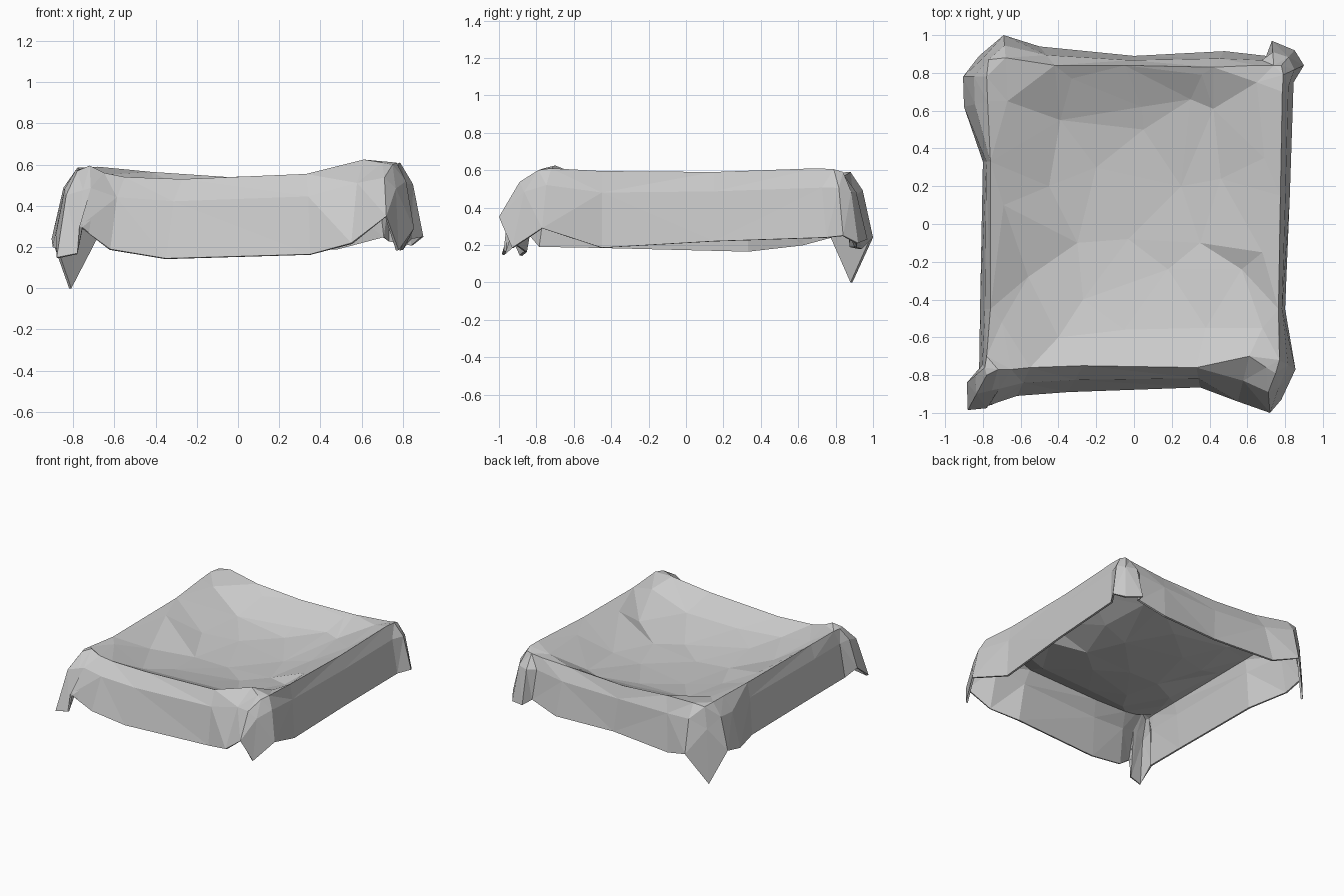
import bpy, bmesh
from mathutils import Vector
from mathutils.geometry import delaunay_2d_cdt

# Hem of the draped cloth, counter-clockwise from the front left corner
HEM = [(-.88, -.985, .15), (-.78, -.975, .17), (-.77, -.96, .30), (-.62, -.91, .19),
       (-.35, -.89, .145), (.35, -.865, .165), (.55, -.94, .22), (.72, -1.0, .35),
       (.78, -.93, .185), (.855, -.77, .29), (.80, -.45, .185), (.825, .15, .22),
       (.845, .75, .24), (.90, .84, .25), (.85, .92, .21), (.73, .97, .23),
       (.70, .89, .25), (.48, .915, .19), (0, .89, .19), (-.50, .94, .18),
       (-.69, 1.0, .24), (-.82, .89, 0), (-.905, .78, .24), (-.90, .62, .20),
       (-.80, .33, .165), (-.815, -.45, .185), (-.82, -.78, .19), (-.885, -.84, .26)]

# Upper rim where the cloth turns over the frame below it
RIM = [(-.78, -.80, .57), (-.72, -.77, .595), (-.65, -.77, .56), (-.55, -.76, .54),
       (-.27, -.75, .53), (.33, -.76, .555), (.61, -.70, .625), (.70, -.76, .61),
       (.75, -.79, .60), (.77, -.72, .61), (.765, -.45, .595), (.775, .15, .59),
       (.785, .70, .61), (.79, .79, .605), (.78, .84, .59), (.74, .84, .58),
       (.65, .84, .57), (.42, .83, .555), (-.05, .84, .54), (-.42, .84, .565),
       (-.68, .88, .59), (-.77, .87, .58), (-.78, .78, .585), (-.775, .65, .58),
       (-.76, .33, .56), (-.76, -.45, .555), (-.78, -.70, .57), (-.79, -.76, .57)]

# Irregular crumples of the sagging top: inner edge, foot of the slope, floor
SAG = [(-.67, .65, .55), (-.33, .77, .52), (.36, .79, .535), (.65, .75, .565),
       (.69, .35, .55), (.68, -.15, .545), (.68, -.55, .565), (-.70, -.52, .54),
       (-.69, .10, .53),
       (-.39, .55, .43), (.04, .62, .435), (.30, .66, .45), (.42, .61, .45),
       (.46, .24, .43), (.57, -.24, .46), (.38, -.55, .46), (-.05, -.56, .45),
       (-.40, -.60, .46), (-.56, -.28, .45), (-.45, .20, .42),
       (.05, .50, .40), (-.20, .30, .385), (.25, .20, .385), (.35, -.10, .40),
       (-.03, -.08, .37), (-.30, -.10, .385), (.18, -.24, .385), (-.27, -.40, .415)]

N = len(HEM)
bm = bmesh.new()


def ring(points):
    return [bm.verts.new(p) for p in points]


def bridge(a, b):
    for i in range(N):
        j = (i + 1) % N
        bm.faces.new((a[i], a[j], b[j], b[i]))


def shoulder_point(h, r):
    return (h[0] * .54 + r[0] * .46, h[1] * .54 + r[1] * .46, h[2] * .28 + r[2] * .72)


# Hanging skirt with a bent shoulder
hem = ring(HEM)
shoulder = ring([shoulder_point(h, r) for h, r in zip(HEM, RIM)])
rim = ring(RIM)
bridge(hem, shoulder)
bridge(shoulder, rim)
bmesh.ops.triangulate(bm, faces=bm.faces[:])

# Sagging top: triangulated inside the rim outline
top = rim + ring(SAG)
flat = [Vector((v.co.x, v.co.y)) for v in top]
edges = [(i, (i + 1) % N) for i in range(N)]
result = delaunay_2d_cdt(flat, edges, [], 1, 1e-5)
for tri in result[2]:
    bm.faces.new([top[result[3][i][0]] for i in tri])

mesh = bpy.data.meshes.new("draped_cloth")
bm.normal_update()
bm.to_mesh(mesh)
bm.free()
cloth = bpy.data.objects.new("draped_cloth", mesh)
bpy.context.collection.objects.link(cloth)

# Thin fabric thickness, added on the inside
thick = cloth.modifiers.new("thickness", 'SOLIDIFY')
thick.thickness = .015
thick.offset = -1
